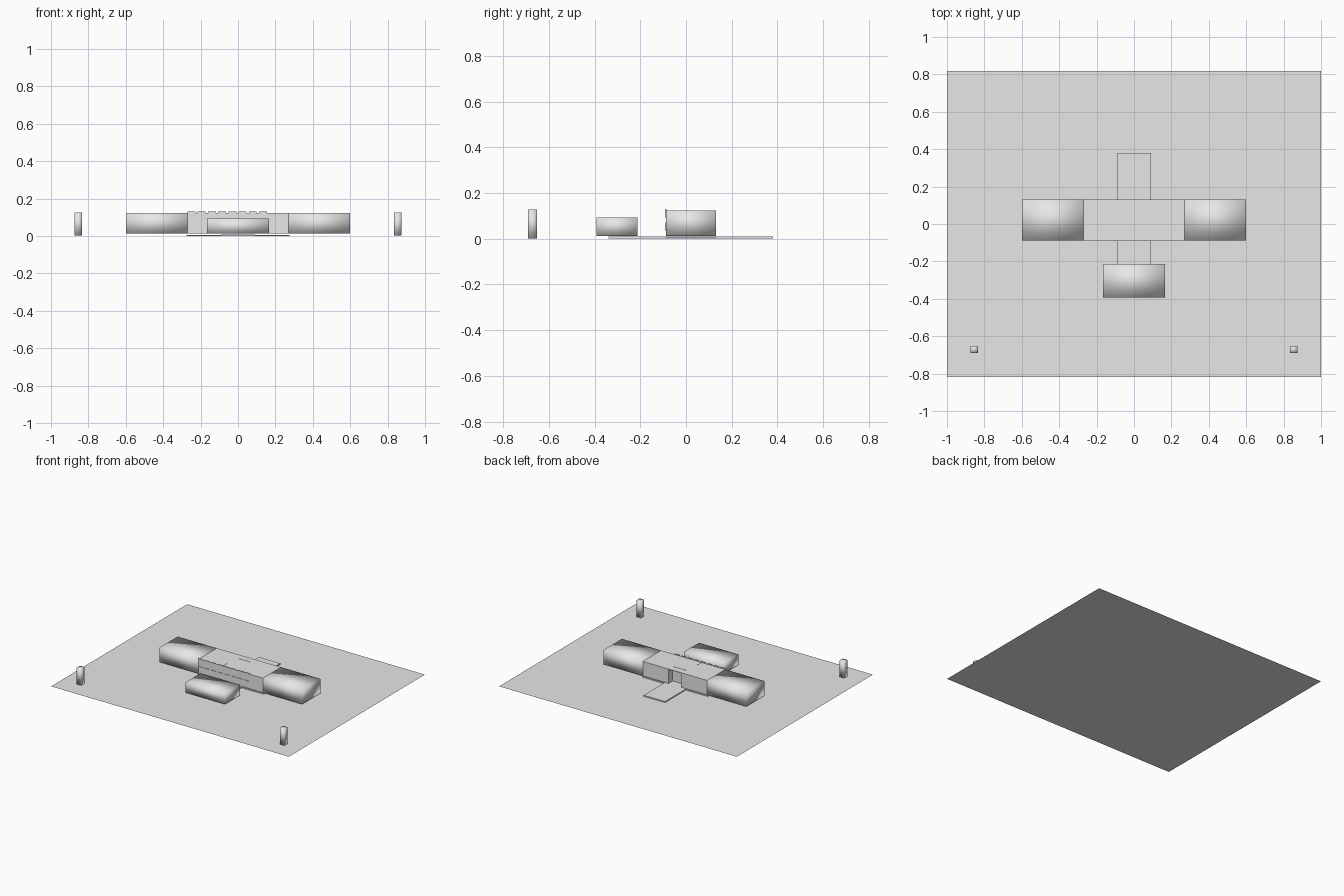
import bpy, bmesh

if "Cube" in bpy.data.objects:
    bpy.data.objects.remove(bpy.data.objects["Cube"])

grey = bpy.data.materials.new("plain_grey")
grey.diffuse_color = (0.8, 0.8, 0.8, 1)
grey.use_nodes = True
grey.node_tree.nodes["Principled BSDF"].inputs["Base Color"].default_value = grey.diffuse_color


def make(name, boxes, smooth=False):
    """One object from boxes given as (x0, x1, y0, y1, z0, z1)."""
    bm = bmesh.new()
    for x0, x1, y0, y1, z0, z1 in boxes:
        vs = bmesh.ops.create_cube(bm, size=1)["verts"]
        for v in vs:
            v.co = (x1 if v.co.x > 0 else x0,
                    y1 if v.co.y > 0 else y0,
                    z1 if v.co.z > 0 else z0)
    for f in bm.faces:
        f.smooth = smooth
    me = bpy.data.meshes.new(name)
    bm.to_mesh(me)
    bm.free()
    me.materials.append(grey)
    ob = bpy.data.objects.new(name, me)
    bpy.context.collection.objects.link(ob)
    return ob


# Ground sheet
bpy.ops.mesh.primitive_plane_add(size=2)
ground = bpy.context.object
ground.name = "ground_sheet"
for v in ground.data.vertices:
    v.co.y *= 0.817
ground.data.materials.append(grey)

# Crossing paving slabs
make("long_path", [(-0.09, 0.09, -0.34, 0.38, 0.001, 0.009)])
make("cross_path", [(-0.275, 0.275, -0.085, 0.13, 0.001, 0.007)])

# Building wings and gate posts, mirrored left and right
for side, s in (("left", -1), ("right", 1)):
    xs = sorted((0.27 * s, 0.6 * s))
    make(side + "_wing", [(*xs, -0.087, 0.132, 0.013, 0.123)], True)
    xs = sorted((0.835 * s, 0.873 * s))
    make(side + "_gate_post", [(*xs, -0.69, -0.652, 0.002, 0.127)], True)

# Centre block with a recessed rear entrance under a thin roof
Z0, Z1 = 0.013, 0.123
make("centre_block", [(-0.27, 0.27, -0.087, 0.08, Z0, Z1),
                      (-0.27, -0.055, 0.08, 0.132, Z0, Z1),
                      (0.055, 0.27, 0.08, 0.132, Z0, Z1),
                      (-0.055, 0.055, 0.08, 0.132, 0.119, Z1)])
make("rear_door", [(-0.055, 0.055, 0.078, 0.082, Z0, 0.1245)])
make("inner_partition", [(-0.072, -0.068, -0.087, -0.035, Z0, 0.1245)])

# Two rows of front window plates
for row, z0, z1 in (("lower", 0.035, 0.07), ("upper", 0.094, 0.13)):
    make(row + "_windows",
         [(-0.27 + 0.0547 * i, -0.228 + 0.0547 * i, -0.091, -0.086, z0, z1)
          for i in range(8)])

# Separate front hall
make("front_hall", [(-0.165, 0.165, -0.392, -0.213, 0.013, 0.093)], True)
